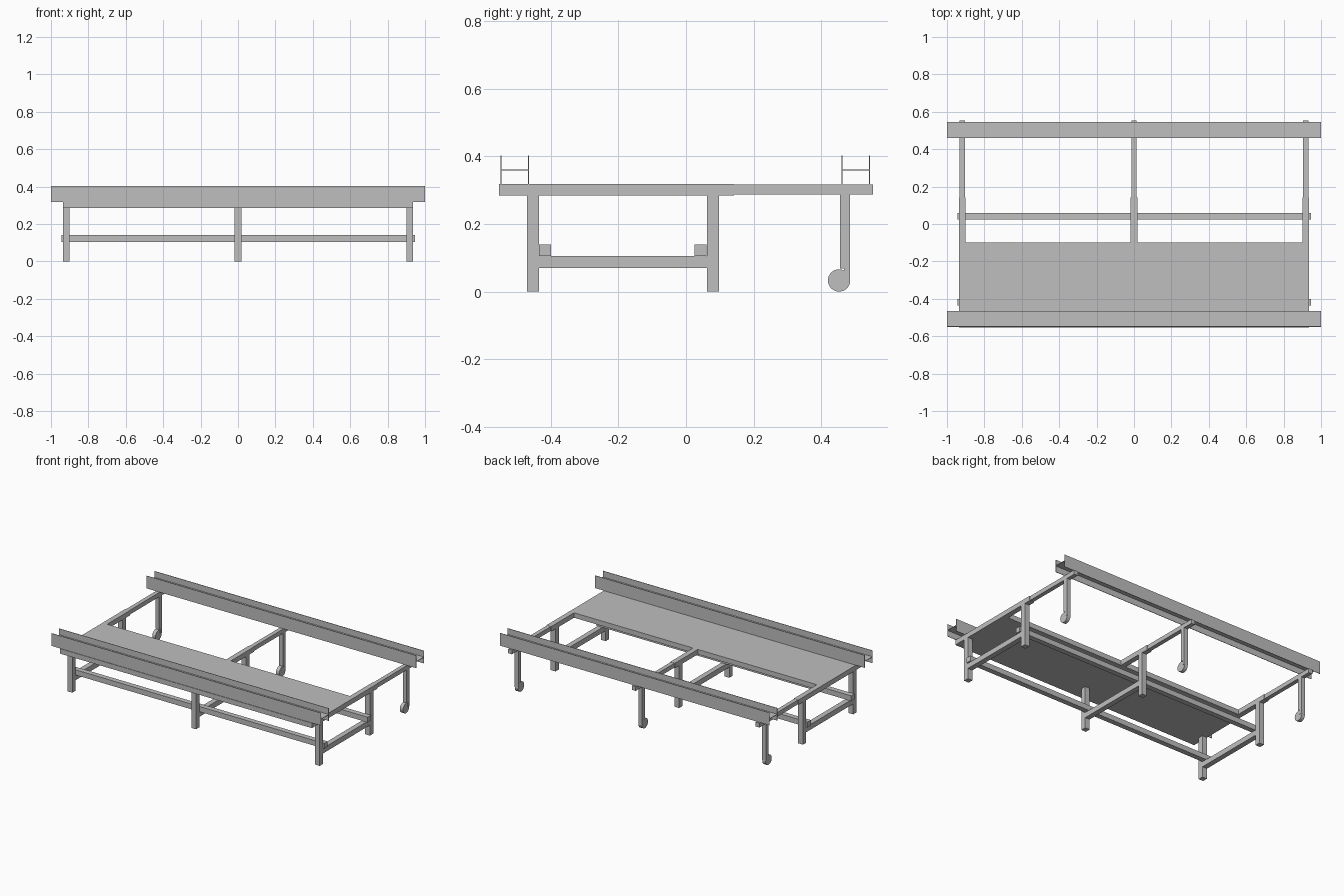
import bpy
import math
from mathutils import Matrix
import bmesh

cube = bpy.data.objects.get("Cube")
if cube:
    bpy.data.objects.remove(cube, do_unlink=True)

grey = bpy.data.materials.new("plain_grey")
grey.use_nodes = True
colour = (0.52, 0.52, 0.52, 1)
grey.diffuse_color = colour
grey.node_tree.nodes["Principled BSDF"].inputs["Base Color"].default_value = colour


def add_object(name, bm):
    mesh = bpy.data.meshes.new(name)
    bm.to_mesh(mesh)
    bm.free()
    mesh.materials.append(grey)
    obj = bpy.data.objects.new(name, mesh)
    bpy.context.collection.objects.link(obj)
    return obj


def box(name, x, y, z):
    """Box from (low, high) pairs along each axis."""
    bm = bmesh.new()
    centre = [(a + b) / 2 for a, b in (x, y, z)]
    size = [b - a for a, b in (x, y, z)]
    matrix = Matrix.Translation(centre) @ Matrix.Diagonal((*size, 1))
    bmesh.ops.create_cube(bm, size=1, matrix=matrix)
    return add_object(name, bm)


def wheel(name, x, y, z, radius, width):
    bm = bmesh.new()
    matrix = Matrix.Translation((x, y, z)) @ Matrix.Rotation(math.pi / 2, 4, "Y")
    bmesh.ops.create_cone(bm, cap_ends=True, segments=32, radius1=radius,
                          radius2=radius, depth=width, matrix=matrix)
    for face in bm.faces:
        face.smooth = len(face.verts) == 4
    for edge in bm.edges:
        edge.smooth = all(len(f.verts) == 4 for f in edge.link_faces)
    return add_object(name, bm)


def around(centre, width):
    return (centre - width / 2, centre + width / 2)


TOP, UNDER = 0.318, 0.285
TUBE = 0.035
SHEET = 0.003

# Deck slab
box("deck", (-0.935, 0.935), (-0.553, -0.1), (UNDER, TOP))

# Thin H-section beams along both long sides
for side, low, high in (("front", -0.548, -0.466), ("back", 0.461, 0.543)):
    for part, y in (("outer", low), ("inner", high)):
        box(f"{side}_beam_{part}_flange", (-1, 1), around(y, SHEET), (TOP, 0.402))
    box(f"{side}_beam_web", (-1, 1), (low, high), around(0.36, SHEET))

# Three identical support frames with sliding arms and castor legs
for side, x in (("right", -0.918), ("middle", 0), ("left", 0.918)):
    wide = around(x, TUBE)
    slim = around(x, 0.028)
    box(f"{side}_front_leg", wide, (-0.47, -0.435), (0, UNDER))
    box(f"{side}_back_leg", wide, (0.062, 0.097), (0, UNDER))
    box(f"{side}_cross_rail", wide, (-0.435, 0.062), (0.07, 0.105))
    box(f"{side}_arm_sleeve", wide, (-0.1, 0.142), (UNDER, TOP))
    box(f"{side}_sliding_arm", slim, (0.142, 0.553), (UNDER + 0.003, TOP - 0.001))
    box(f"{side}_castor_leg", slim, (0.455, 0.485), (0.068, UNDER + 0.003))
    box(f"{side}_castor_fork", slim, (0.468, 0.485), (0.036, 0.068))
    wheel(f"{side}_castor_wheel", x, 0.453, 0.033, 0.033, 0.024)

# Long lower rails resting on the cross rails
for name, low in (("front_long_rail", -0.435), ("back_long_rail", 0.025)):
    box(name, (-0.945, 0.945), (low, low + TUBE), (0.105, 0.14))
